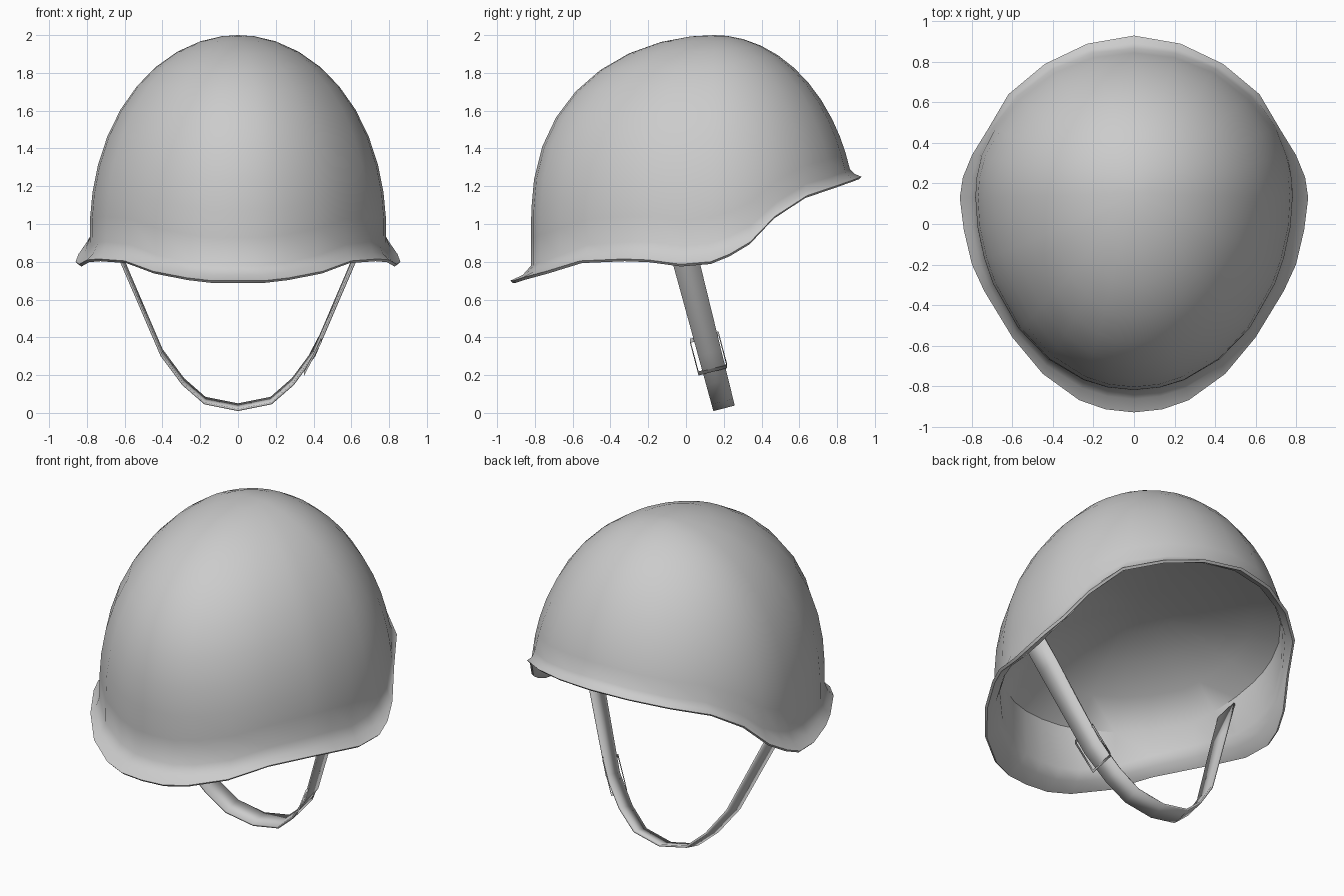
import bpy, bmesh, math
from mathutils import Vector

if "Cube" in bpy.data.objects:
    bpy.data.objects.remove(bpy.data.objects["Cube"])

YC = 0.15  # y of the widest section and of the crown top

# Rim of the brim, right half, front to back
RIM = [(0, -.93, .70), (.14, -.915, .70), (.27, -.87, .715), (.45, -.74, .75),
       (.60, -.56, .805), (.74, -.33, .815), (.80, -.2, .81), (.84, -.03, .787),
       (.86, .13, .80), (.845, .23, .84), (.80, .34, .905), (.72, .47, 1.04),
       (.62, .64, 1.15), (.44, .79, 1.20), (.23, .89, 1.235), (0, .93, 1.25)]
LOOP = RIM + [(-x, y, z) for x, y, z in RIM[-2:0:-1]]


def direction(p):
    return Vector((p[0] / .86, (p[1] - YC) / (1.08 if p[1] < YC else .78))).normalized()


def bulge(z, base, power):
    u = min(1, max(0, (z - base) / (2 - base)))
    return math.sqrt(max(0, 1 - u ** power))


def dome(d, z, inset=0):
    """Egg-shaped horizontal section of the shell at height z."""
    w = .785 * bulge(z, .95, 2.1) - inset
    e = (.97 * bulge(z, 1, 2.4) if d.y < 0 else .75 * bulge(z, 1, 2)) - inset
    return Vector((w * d.x, YC + e * d.y, z))


def finish(bm, name, angle=40, thickness=0):
    bmesh.ops.recalc_face_normals(bm, faces=bm.faces)
    me = bpy.data.meshes.new(name)
    bm.to_mesh(me)
    bm.free()
    ob = bpy.data.objects.new(name, me)
    bpy.context.collection.objects.link(ob)
    if thickness:
        mod = ob.modifiers.new("thickness", 'SOLIDIFY')
        mod.thickness, mod.offset = thickness, 0
    bpy.ops.object.select_all(action='DESELECT')
    ob.select_set(True)
    bpy.context.view_layer.objects.active = ob
    bpy.ops.object.shade_smooth_by_angle(angle=math.radians(angle))
    return ob


# Helmet shell: each column runs crown -> flared rim -> inside wall -> lining
def column(p):
    d, rim = direction(p), Vector(p)
    zb = rim.z + (.1 + .02 * d.y if d.y < 0 else .1 - .06 * d.y)
    pts = [dome(d, zb + (2 - zb) * math.sin(math.radians(a)))
           for a in (84, 76, 67, 58, 49, 40, 31, 22, 14, 7, 0)]
    base = pts[-1]
    flat = rim - base
    pts.append(base + Vector((flat.x * .4, flat.y * .4, flat.z * .62)))
    pts.append(rim)
    inward = Vector((d.x, d.y, 0))
    pts.append(rim - inward * .012 - Vector((0, 0, .012)))
    pts.append(pts[-3] - inward * .03 - Vector((0, 0, .004)))
    pts.append(dome(d, zb, .03))
    t = min(1, max(0, (base.y + .3) / 1.1))
    edge = dome(d, max(1.05 + .25 * t, zb + .015), .03)
    pts.append(edge)
    center = Vector((0, .05, 1.38))
    for s, k in ((.8, .4), (.55, .72), (.28, .93)):
        pts.append(Vector((edge.x * s, center.y + (edge.y - center.y) * s,
                           edge.z + (center.z - edge.z) * k)))
    return pts


bm = bmesh.new()
cols = [[bm.verts.new(v) for v in column(p)] for p in LOOP]
crown = bm.verts.new((0, YC, 2))
lining = bm.verts.new((0, .05, 1.38))
for a, b in zip(cols, cols[1:] + cols[:1]):
    bm.faces.new((crown, a[0], b[0]))
    bm.faces.new((lining, b[-1], a[-1]))
    for i in range(len(a) - 1):
        bm.faces.new((a[i], a[i + 1], b[i + 1], b[i]))
finish(bm, "helmet_shell", 50)

# Chin strap: flat ribbon hanging from inside the shell
half = [(.72, 1.05), (.615, .81), (.405, .32), (.29, .165), (.175, .065)]
path = half + [(0, .03)] + [(-x, z) for x, z in reversed(half)]
across = Vector((0, .97, .25)).normalized()
bm = bmesh.new()
rows = []
for x, z in path:
    c = Vector((x, .2 - .2 * (z - .03) / .77, z))
    w = .058 + .012 * min(1, z / .8)
    rows.append([bm.verts.new(c + across * w * s) for s in (-1, 1)])
for a, b in zip(rows, rows[1:]):
    bm.faces.new((a[0], a[1], b[1], b[0]))
finish(bm, "chin_strap", 30, .012)

# Strap buckle: rectangular frame lying on the right side of the strap
along = Vector((.1, -.05, .19)).normalized()
normal = across.cross(along).normalized()
if normal.x < 0:
    normal.negate()
center = Vector((.385, .118, .32)) + normal * .012
bm = bmesh.new()
face = bm.faces.new([bm.verts.new(center + along * u * .1 + across * v * .078)
                     for u, v in ((-1, -1), (-1, 1), (1, 1), (1, -1))])
bmesh.ops.inset_individual(bm, faces=[face], thickness=.018)
bmesh.ops.delete(bm, geom=[face], context='FACES_ONLY')
finish(bm, "strap_buckle", 30, .022)
